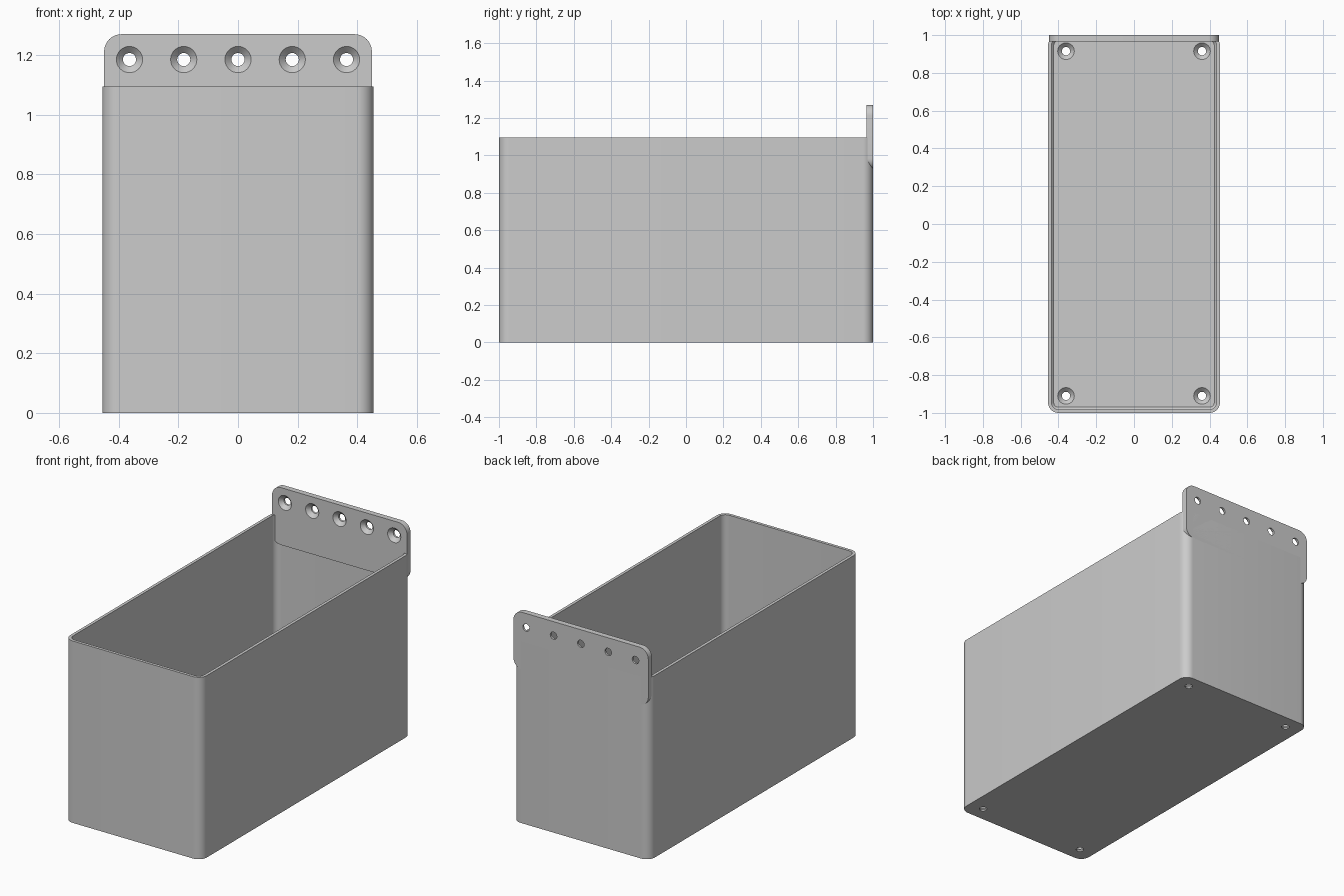
import bpy, bmesh, math
from mathutils import Matrix

cube = bpy.data.objects.get("Cube")
if cube:
    bpy.data.objects.remove(cube, do_unlink=True)

WIDTH, LENGTH, HEIGHT = 0.91, 2.0, 1.095
CORNER, WALL, FLOOR = 0.055, 0.018, 0.03
PLATE_W, PLATE_BOTTOM, PLATE_TOP, PLATE_T = 0.898, 0.925, 1.27, 0.034

grey = bpy.data.materials.new("matte_grey")
grey.use_nodes = True
grey.diffuse_color = (0.6, 0.6, 0.6, 1)
grey.node_tree.nodes["Principled BSDF"].inputs["Base Color"].default_value = (0.6, 0.6, 0.6, 1)


def rounded_rect(w, h, r, steps=10):
    """Outline of a rounded rectangle, counter-clockwise."""
    pts = []
    for q, (sx, sy) in enumerate([(1, 1), (-1, 1), (-1, -1), (1, -1)]):
        for i in range(steps + 1):
            a = math.pi / 2 * (q + i / steps)
            pts.append((sx * (w / 2 - r) + r * math.cos(a),
                        sy * (h / 2 - r) + r * math.sin(a)))
    return pts


def loft(name, sections, matrix=Matrix()):
    """Solid through (outline, height) sections, capped at both ends."""
    bm = bmesh.new()
    loops = [[bm.verts.new((x, y, z)) for x, y in pts] for pts, z in sections]
    bm.faces.new(loops[0][::-1])
    bm.faces.new(loops[-1])
    for a, b in zip(loops, loops[1:]):
        for i in range(len(a)):
            j = (i + 1) % len(a)
            bm.faces.new((a[i], a[j], b[j], b[i]))
    bm.transform(matrix)
    bmesh.ops.recalc_face_normals(bm, faces=bm.faces)
    mesh = bpy.data.meshes.new(name)
    bm.to_mesh(mesh)
    bm.free()
    mesh.materials.append(grey)
    obj = bpy.data.objects.new(name, mesh)
    bpy.context.collection.objects.link(obj)
    return obj


def activate(obj):
    bpy.ops.object.select_all(action='DESELECT')
    obj.select_set(True)
    bpy.context.view_layer.objects.active = obj


def countersink(target, matrix, depth):
    """Cut a screw hole whose wide mouth is at the matrix origin, facing local +z."""
    def ring(r):
        return rounded_rect(2 * r, 2 * r, r * 0.999, 8)
    cutter = loft("screw_cutter", [(ring(0.022), -depth - 0.02), (ring(0.022), -0.022),
                                   (ring(0.044), 0), (ring(0.044), 0.01)], matrix)
    cutter.hide_render = True
    mod = target.modifiers.new("hole", 'BOOLEAN')
    mod.operation, mod.solver, mod.object = 'DIFFERENCE', 'EXACT', cutter
    activate(target)
    bpy.ops.object.modifier_apply(modifier=mod.name)
    bpy.data.objects.remove(cutter, do_unlink=True)


# Open bin: outer skin, rim, inner skin and floor
def inset(d):
    return rounded_rect(WIDTH - 2 * d, LENGTH - 2 * d, CORNER - d)

container = loft("bin", [(inset(0), 0), (inset(0), HEIGHT), (inset(WALL), HEIGHT),
                         (inset(WALL), FLOOR + 0.012), (inset(WALL + 0.012), FLOOR)])

# Mounting plate standing above the back wall
upright = Matrix.Translation((0, 1, (PLATE_BOTTOM + PLATE_TOP) / 2)) @ Matrix.Rotation(math.pi / 2, 4, 'X')
outline = rounded_rect(PLATE_W, PLATE_TOP - PLATE_BOTTOM, 0.058)
plate = loft("mounting_plate", [(outline, 0), (outline, PLATE_T)], upright)

# Screw holes in the floor corners
for x in (-0.36, 0.36):
    for y in (-0.91, 0.915):
        countersink(container, Matrix.Translation((x, y, FLOOR)), FLOOR)

# Row of screw holes along the plate
for i in range(-2, 3):
    mouth = Matrix.Translation((i * 0.182, 1 - PLATE_T, 1.185)) @ Matrix.Rotation(math.pi / 2, 4, 'X')
    countersink(plate, mouth, PLATE_T)

for obj in (container, plate):
    activate(obj)
    bpy.ops.object.shade_smooth_by_angle(angle=math.radians(30))
